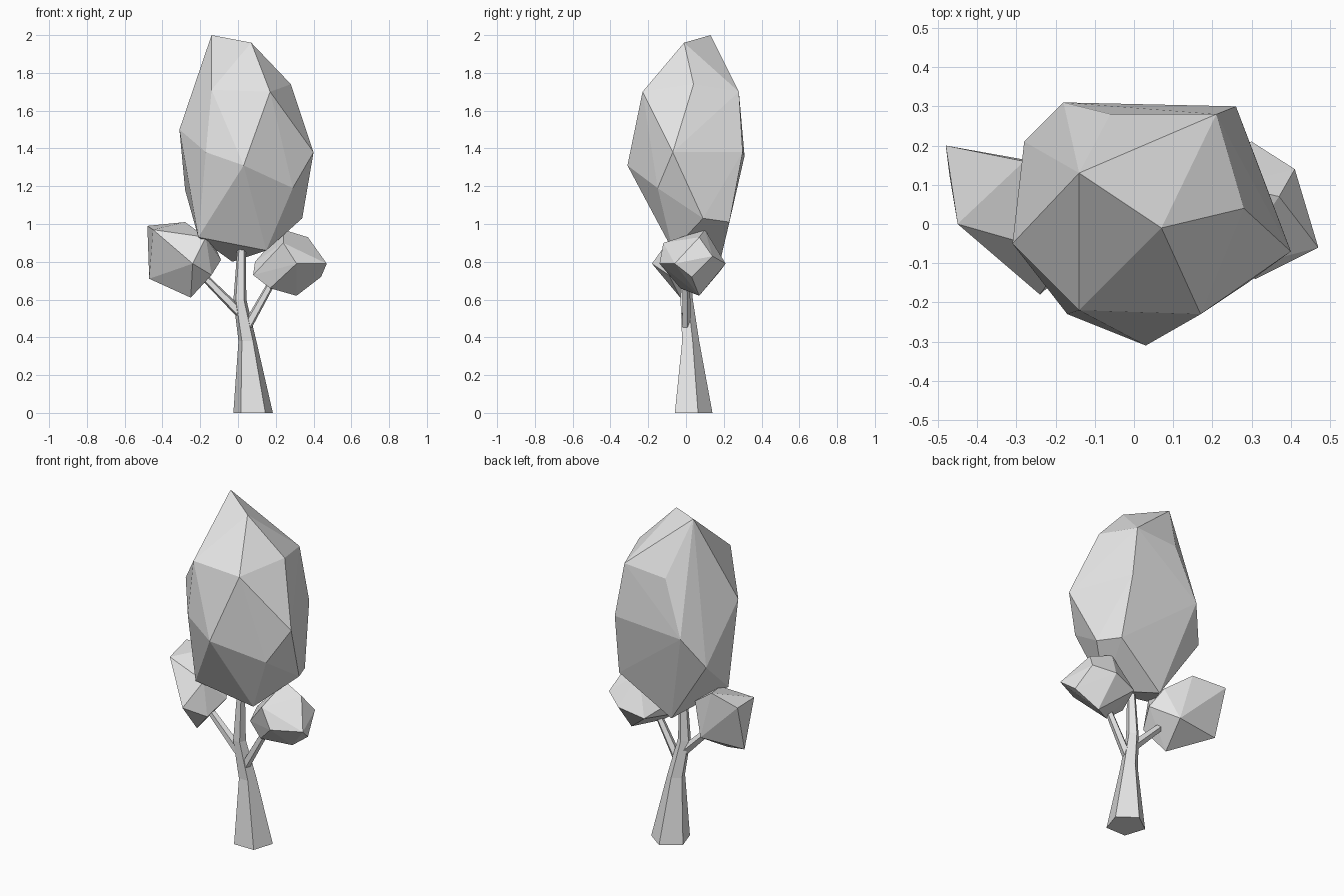
import bpy
import bmesh
from math import cos, sin, radians
from mathutils import Vector

default_cube = bpy.data.objects.get("Cube")
if default_cube:
    bpy.data.objects.remove(default_cube, do_unlink=True)


def make_material(name, color):
    material = bpy.data.materials.new(name)
    material.use_nodes = True
    material.diffuse_color = color
    material.node_tree.nodes["Principled BSDF"].inputs["Base Color"].default_value = color
    return material


GREY = make_material("plain grey", (0.8, 0.8, 0.8, 1))


def finish(name, bm):
    """Turn a bmesh into a flat shaded object."""
    bmesh.ops.recalc_face_normals(bm, faces=bm.faces)
    mesh = bpy.data.meshes.new(name)
    bm.to_mesh(mesh)
    bm.free()
    mesh.materials.append(GREY)
    obj = bpy.data.objects.new(name, mesh)
    bpy.context.collection.objects.link(obj)
    return obj


def faceted_clump(name, corners):
    """Leaf mass: the faceted hull around a few corner points."""
    bm = bmesh.new()
    for corner in corners:
        bm.verts.new(corner)
    hull = bmesh.ops.convex_hull(bm, input=bm.verts)
    loose = {v for v in hull["geom_interior"] + hull["geom_unused"]
             if isinstance(v, bmesh.types.BMVert)}
    bmesh.ops.delete(bm, geom=list(loose), context='VERTS')
    return finish(name, bm)


def limb(name, stations, sides, upright=False):
    """Tapered, capped limb through (x, y, z, radius) stations."""
    bm = bmesh.new()
    axis = Vector(stations[-1][:3]) - Vector(stations[0][:3])
    turn = Vector((0, 0, 1)).rotation_difference(axis)
    rings = []
    for x, y, z, radius in stations:
        ring = []
        for i in range(sides):
            angle = radians(90 + 360 * i / sides)
            offset = Vector((radius * cos(angle), radius * sin(angle), 0))
            if not upright:
                offset = turn @ offset
            ring.append(bm.verts.new(Vector((x, y, z)) + offset))
        rings.append(ring)
    for low, high in zip(rings, rings[1:]):
        for i in range(sides):
            j = (i + 1) % sides
            bm.faces.new((low[i], low[j], high[j], high[i]))
    bm.faces.new(rings[0][::-1])
    bm.faces.new(rings[-1])
    return finish(name, bm)


# Trunk: five sides, leaning and narrowing towards the crown
limb("trunk", [(.08, .03, 0, .11), (.05, .02, .38, .05),
               (.01, 0, .6, .036), (.02, 0, .9, .022)], sides=5, upright=True)

# Two branches that reach into the side clumps
limb("right_branch", [(.01, 0, .53, .028), (-.2, 0, .74, .02)], sides=5)
limb("left_branch", [(.05, 0, .46, .026), (.19, 0, .71, .02)], sides=5)

# Main crown, listed from the peak down
crown_peak = [(-.14, .13, 2), (.07, -.01, 1.96)]
crown_shoulder = [(-.14, -.22, 1.71), (.17, -.23, 1.7), (.28, .04, 1.74),
                  (.21, .28, 1.7), (-.06, .28, 1.68)]
crown_middle = [(-.31, -.05, 1.5), (-.17, -.23, 1.38), (.03, -.31, 1.31),
                (.4, -.07, 1.38), (.26, .3, 1.38), (-.18, .31, 1.36)]
crown_base = [(-.28, .21, 1.18), (.29, -.15, 1.19), (.34, .09, 1.03),
              (.28, .23, 1.01), (-.21, -.1, .93), (.15, -.07, .86),
              (-.03, .18, .8)]
faceted_clump("crown", crown_peak + crown_shoulder + crown_middle + crown_base)

# Side clump on the model's right, with a pointed outer corner
faceted_clump("right_clump", [
    (-.48, .2, .99), (-.45, 0, .97), (-.28, .16, 1.01), (-.47, .12, .71),
    (-.24, -.18, .79), (-.25, -.03, .61), (-.17, -.08, .93), (-.09, .02, .81),
    (-.14, -.09, .73), (-.2, .15, .72), (-.13, .1, .9)])

# Rounder side clump on the model's left
faceted_clump("left_clump", [
    (.47, -.06, .79), (.44, .03, .72), (.41, .14, .83), (.37, .07, .93),
    (.24, .1, .97), (.24, -.12, .9), (.31, -.14, .79), (.3, .21, .79),
    (.31, .07, .62), (.17, -.03, .66), (.08, 0, .73), (.09, .05, .8),
    (.15, .18, .75)])
